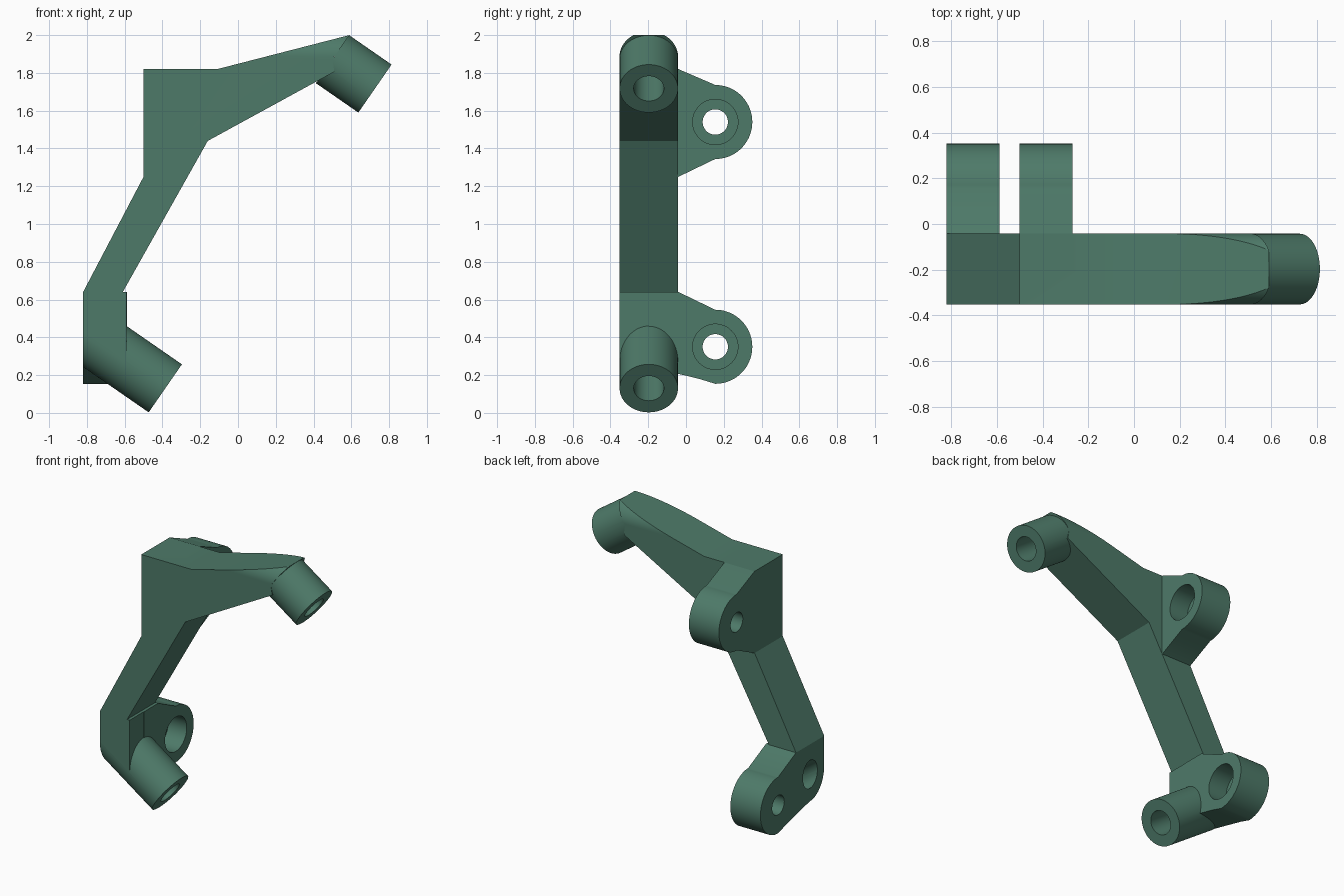
import bpy, bmesh, math
from mathutils import Vector, Matrix

if "Cube" in bpy.data.objects:
    bpy.data.objects.remove(bpy.data.objects["Cube"])

CY, W = -0.197, 0.155                 # arm centre line and half width in y
TILT = math.radians(34.7)             # downward tilt of both sockets
AXIS = Vector((math.cos(TILT), 0, -math.sin(TILT)))

green = bpy.data.materials.new("muted green")
green.diffuse_color = (0.076, 0.195, 0.141, 1)
green.use_nodes = True
green.node_tree.nodes["Principled BSDF"].inputs["Base Color"].default_value = green.diffuse_color


def finish(name, bm):
    bmesh.ops.recalc_face_normals(bm, faces=bm.faces)
    mesh = bpy.data.meshes.new(name)
    bm.to_mesh(mesh)
    bm.free()
    mesh.materials.append(green)
    ob = bpy.data.objects.new(name, mesh)
    bpy.context.collection.objects.link(ob)
    return ob


def prism(name, points, offset):
    """Extrude a closed 3D outline by an offset."""
    bm = bmesh.new()
    face = bm.faces.new([bm.verts.new(p) for p in points])
    ext = bmesh.ops.extrude_face_region(bm, geom=[face])
    verts = [v for v in ext["geom"] if isinstance(v, bmesh.types.BMVert)]
    bmesh.ops.translate(bm, verts=verts, vec=offset)
    return finish(name, bm)


def rod(name, start, end, radius, segments=64):
    """Cylinder between two points."""
    start, end = Vector(start), Vector(end)
    d = end - start
    bm = bmesh.new()
    rot = d.to_track_quat('Z', 'Y').to_matrix().to_4x4()
    bmesh.ops.create_cone(bm, cap_ends=True, segments=segments, radius1=radius,
                          radius2=radius, depth=d.length,
                          matrix=Matrix.Translation((start + end) / 2) @ rot)
    return finish(name, bm)


def combine(target, tool, operation):
    """Apply a boolean and discard the tool."""
    mod = target.modifiers.new("join", 'BOOLEAN')
    mod.operation, mod.object, mod.solver = operation, tool, 'EXACT'
    bpy.context.view_layer.objects.active = target
    bpy.ops.object.modifier_apply(modifier=mod.name)
    bpy.data.objects.remove(tool)


def arc(cy, cz, ry, rz, a0, a1, n):
    return [(cy + ry * math.cos(math.radians(a0 + (a1 - a0) * i / n)),
             cz + rz * math.sin(math.radians(a0 + (a1 - a0) * i / n))) for i in range(n + 1)]


# bent arm
outline = [(-0.82, 0.431), (-0.59, 0.272), (-0.59, 0.64), (-0.61, 0.64), (-0.16, 1.44),
           (0.51, 1.806), (0.50, 1.872), (0.59, 2.0), (-0.11, 1.82), (-0.50, 1.82),
           (-0.50, 1.25), (-0.82, 0.64)]
bracket = prism("bracket", [(x, CY - W, z) for x, z in outline], (0, 2 * W, 0))

# rounded upper edges towards the arm tip
arch = arc(CY, 1.885, W, 0.135, 0, 180, 48)
arch += [(CY - 0.3, 1.885), (CY - 0.3, 2.3), (CY + 0.3, 2.3), (CY + 0.3, 1.885)]
combine(bracket, prism("edge_cutter", [(0, y, z) for y, z in arch], (0.9, 0, 0)), 'DIFFERENCE')

# tilted sockets
top_end = Vector((0.725, CY, 1.717))
low_end = Vector((-0.385, CY, 0.13))
combine(bracket, rod("upper_socket", top_end - AXIS * 0.273, top_end, W - 0.0005), 'UNION')
lower = rod("lower_socket", low_end - AXIS * 0.75, low_end, W - 0.0005)
side = [(-0.82, -1, -0.5), (-0.82, 1, -0.5), (-0.82, 1, 1.5), (-0.82, -1, 1.5)]
combine(lower, prism("side_cutter", side, (-1, 0, 0)), 'DIFFERENCE')
combine(bracket, lower, 'UNION')

# mounting lugs: (left x, hole height, inner outline below, inner outline above)
LY, LR = 0.155, 0.196
lugs = [(-0.50, 1.54, [(CY, 1.25), (-0.04, 1.25)], [(-0.04, 1.82), (CY, 1.82)]),
        (-0.82, 0.35, [(CY, 0.245), (0.07, 0.18)], [(-0.04, 0.64), (CY, 0.64)])]
for x, z, below, above in lugs:
    shape = below + arc(LY, z, LR, LR, -90, 90, 40) + above
    combine(bracket, prism("lug", [(x, py, pz) for py, pz in shape], (0.232, 0, 0)), 'UNION')
for x, z, below, above in lugs:
    combine(bracket, rod("bolt_hole", (x - 0.1, LY, z), (x + 0.4, LY, z), 0.067, 48), 'DIFFERENCE')
    combine(bracket, rod("counterbore", (x + 0.09, LY, z), (x + 0.4, LY, z), 0.12, 48), 'DIFFERENCE')

# socket bores: blind above, through below
combine(bracket, rod("upper_bore", top_end - AXIS * 0.25, top_end + AXIS * 0.1, 0.08, 48), 'DIFFERENCE')
combine(bracket, rod("lower_bore", low_end - AXIS * 0.9, low_end + AXIS * 0.1, 0.08, 48), 'DIFFERENCE')

bpy.ops.object.select_all(action='DESELECT')
bracket.select_set(True)
bpy.context.view_layer.objects.active = bracket
bpy.ops.object.shade_smooth_by_angle(angle=math.radians(25))
